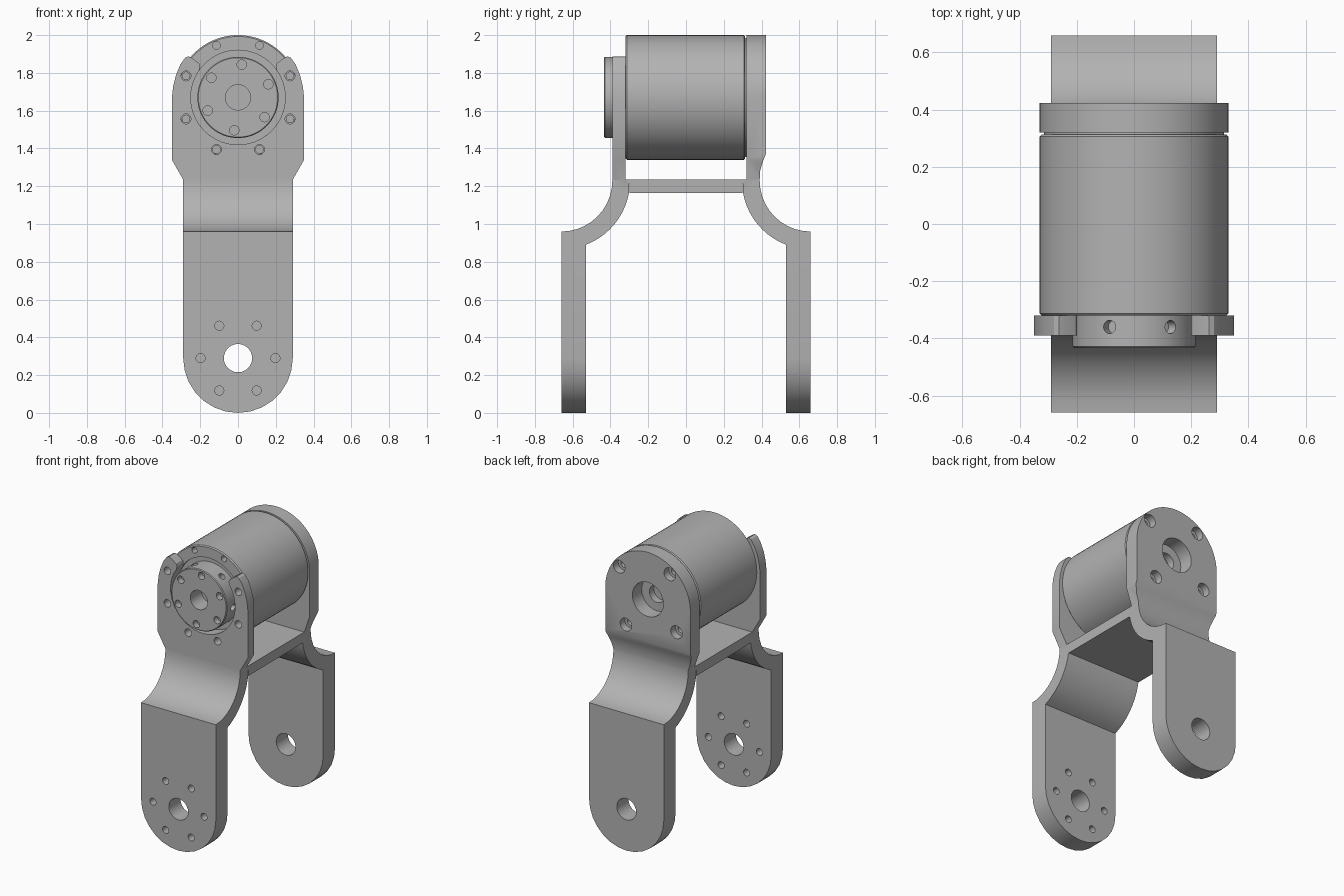
import bpy, bmesh, math
from mathutils import Matrix, Vector

cube = bpy.data.objects.get("Cube")
if cube:
    bpy.data.objects.remove(cube)

AXIS_Z = 1.67   # height of the motor axis
PIVOT_Z = 0.29  # height of the lower pivot holes
HALF = 0.29     # half width of the legs

grey = bpy.data.materials.new("machined_grey")
grey.use_nodes = True
grey.diffuse_color = (0.45, 0.45, 0.45, 1)
grey.node_tree.nodes["Principled BSDF"].inputs["Base Color"].default_value = (0.45, 0.45, 0.45, 1)


def make_object(name, bm):
    bmesh.ops.recalc_face_normals(bm, faces=bm.faces)
    mesh = bpy.data.meshes.new(name)
    bm.to_mesh(mesh)
    bm.free()
    mesh.materials.append(grey)
    obj = bpy.data.objects.new(name, mesh)
    bpy.context.scene.collection.objects.link(obj)
    return obj


def prism(name, points, vector):
    """Extrude a closed outline along a vector."""
    bm = bmesh.new()
    face = bm.faces.new([bm.verts.new(p) for p in points])
    ext = bmesh.ops.extrude_face_region(bm, geom=[face])
    verts = [v for v in ext["geom"] if isinstance(v, bmesh.types.BMVert)]
    bmesh.ops.translate(bm, verts=verts, vec=vector)
    return make_object(name, bm)


def lathe(name, profile, steps=72):
    """Turn a (radius, y) profile around the motor axis."""
    bm = bmesh.new()
    verts = [bm.verts.new((r, y, AXIS_Z)) for r, y in profile]
    edges = [bm.edges.new(pair) for pair in zip(verts, verts[1:])]
    bmesh.ops.spin(bm, geom=verts + edges, cent=(0, 0, AXIS_Z), axis=(0, 1, 0),
                   angle=math.tau, steps=steps)
    bmesh.ops.remove_doubles(bm, verts=bm.verts, dist=0.0005)
    return make_object(name, bm)


def add_rod(bm, start, end, radius, segments=24):
    """Add a cylinder between two points."""
    a, b = Vector(start), Vector(end)
    turn = (b - a).to_track_quat('Z', 'Y').to_matrix().to_4x4()
    bmesh.ops.create_cone(bm, cap_ends=True, segments=segments, radius1=radius, radius2=radius,
                          depth=(b - a).length,
                          matrix=Matrix.Translation((a + b) / 2) @ turn)


def combine(obj, cutter, operation):
    """Apply a boolean and discard the cutter."""
    cutter.hide_render = True
    mod = obj.modifiers.new("cut", 'BOOLEAN')
    mod.object, mod.operation, mod.solver = cutter, operation, 'EXACT'
    graph = bpy.context.evaluated_depsgraph_get()
    mesh = bpy.data.meshes.new_from_object(obj.evaluated_get(graph))
    obj.modifiers.clear()
    obj.data = mesh
    bpy.data.objects.remove(cutter)


def drill(obj, rods):
    """Drill (start, end, radius) holes one at a time."""
    for rod in rods:
        bm = bmesh.new()
        add_rod(bm, *rod)
        combine(obj, make_object("drill", bm), 'DIFFERENCE')


def arc(cx, cz, radius, start, end, n):
    angles = [math.radians(start + (end - start) * i / n) for i in range(n + 1)]
    return [(cx + radius * math.cos(a), cz + radius * math.sin(a)) for a in angles]


def ring(count, radius, start, z=AXIS_Z):
    """Evenly spaced hole centres in the x-z plane."""
    return arc(0, z, radius, start, start + 360, count)[:-1]


def holes(centres, y0, y1, radius):
    return [((x, y0, z), (x, y1, z), radius) for x, z in centres]


def arm(name, side, plate, outline):
    """Bent side profile trimmed by its face outline; side is -1 front, +1 back."""
    outer = [(0.66, -0.1)] + arc(0.66, 1.23, 0.27, 270, 180, 10) + plate
    inner = [(0.32, 1.235), (0.30, 1.235)] + arc(0.66, 1.23, 0.364, 190, 249, 10) + [(0.53, -0.1)]
    obj = prism(name, [(-0.5, side * y, z) for y, z in outer + inner], (1, 0, 0))
    trim = prism("trim", [(x, -1, z) for x, z in outline], (0, 2, 0))
    combine(obj, trim, 'INTERSECT')
    return obj


def mirrored(half):
    """Close a right-hand outline with its mirror image."""
    return half + [(-x, z) for x, z in reversed(half) if x > 0.001]


foot = arc(0, PIVOT_Z, HALF, -90, 0, 7)

# Front arm: open cradle with two rounded ears
ear = [(HALF, 1.235), (0.35, 1.34), (0.35, 1.67), (0.343, 1.73), (0.328, 1.79), (0.305, 1.845),
       (0.28, 1.88), (0.262, 1.888), (0.245, 1.88), (0.205, 1.85), (0.2, 1.835)]
cradle = arc(0, AXIS_Z, 0.25, 35, -90, 24)
cradle[-1] = (0, AXIS_Z - 0.25)
front_arm = arm("front_arm", -1, [(0.39, 2.1), (0.32, 2.1)], mirrored(foot + ear + cradle))
drill(front_arm, holes([(0, PIVOT_Z)], -1, -0.5, 0.075)
      + holes(ring(6, 0.198, 0, PIVOT_Z), -1, -0.5, 0.024)
      + holes([p for p in ring(8, 0.298, 22.5) if p[1] < 1.9], -0.5, -0.31, 0.026))

# Back arm: thick rounded mounting plate
head = [(HALF, 1.235), (0.33, 1.35)] + arc(0, AXIS_Z, 0.33, 0, 90, 20)
back_arm = arm("back_arm", 1, [(0.392, 1.28), (0.405, 1.325), (0.423, 1.37), (0.423, 2.1), (0.32, 2.1)],
               mirrored(foot + head))
screw_spots = ring(4, 0.28, 37.5)
drill(back_arm, holes([(0, PIVOT_Z)], 0.5, 1, 0.075)
      + holes([(0, AXIS_Z)], 0.3, 0.5, 0.12)
      + holes(screw_spots, 0.37, 0.5, 0.045)
      + holes(screw_spots, 0.34, 0.5, 0.025))

# Cross bar joining both arms
bar = [(-HALF, 1.165), (HALF, 1.165), (HALF, 1.235), (-HALF, 1.235)]
cross_bar = prism("cross_bar", [(x, -0.30, z) for x, z in bar], (0, 0.6, 0))

# Motor body with bevelled rims, a front recess and a thin rear groove
motor = lathe("motor_body", [(0, -0.30), (0.25, -0.30), (0.25, -0.32), (0.323, -0.32), (0.33, -0.313),
                             (0.33, 0.306), (0.323, 0.313), (0.315, 0.313), (0.315, 0.32), (0, 0.32)])
drill(motor, holes(ring(8, 0.298, 22.5), -0.4, -0.27, 0.02)
      + holes([(0, AXIS_Z)], 0.27, 0.4, 0.06))

# Output hub with face holes and radial set-screw holes
hub = lathe("output_hub", [(0, -0.433), (0.21, -0.433), (0.215, -0.428), (0.215, -0.30), (0, -0.30)])
radial = [((x * 0.8, -0.36, AXIS_Z + (z - AXIS_Z) * 0.8), (x * 1.5, -0.36, AXIS_Z + (z - AXIS_Z) * 1.5), 0.023)
          for x, z in ring(6, 0.215, 53.5)]
drill(hub, holes([(0, AXIS_Z)], -0.5, -0.31, 0.067)
      + holes(ring(6, 0.175, 83.5), -0.5, -0.39, 0.025) + radial)

# Smooth curved walls, keep machined edges crisp
for obj in (front_arm, back_arm, cross_bar, motor, hub):
    for poly in obj.data.polygons:
        poly.use_smooth = True
    obj.data.set_sharp_from_angle(angle=math.radians(30))
